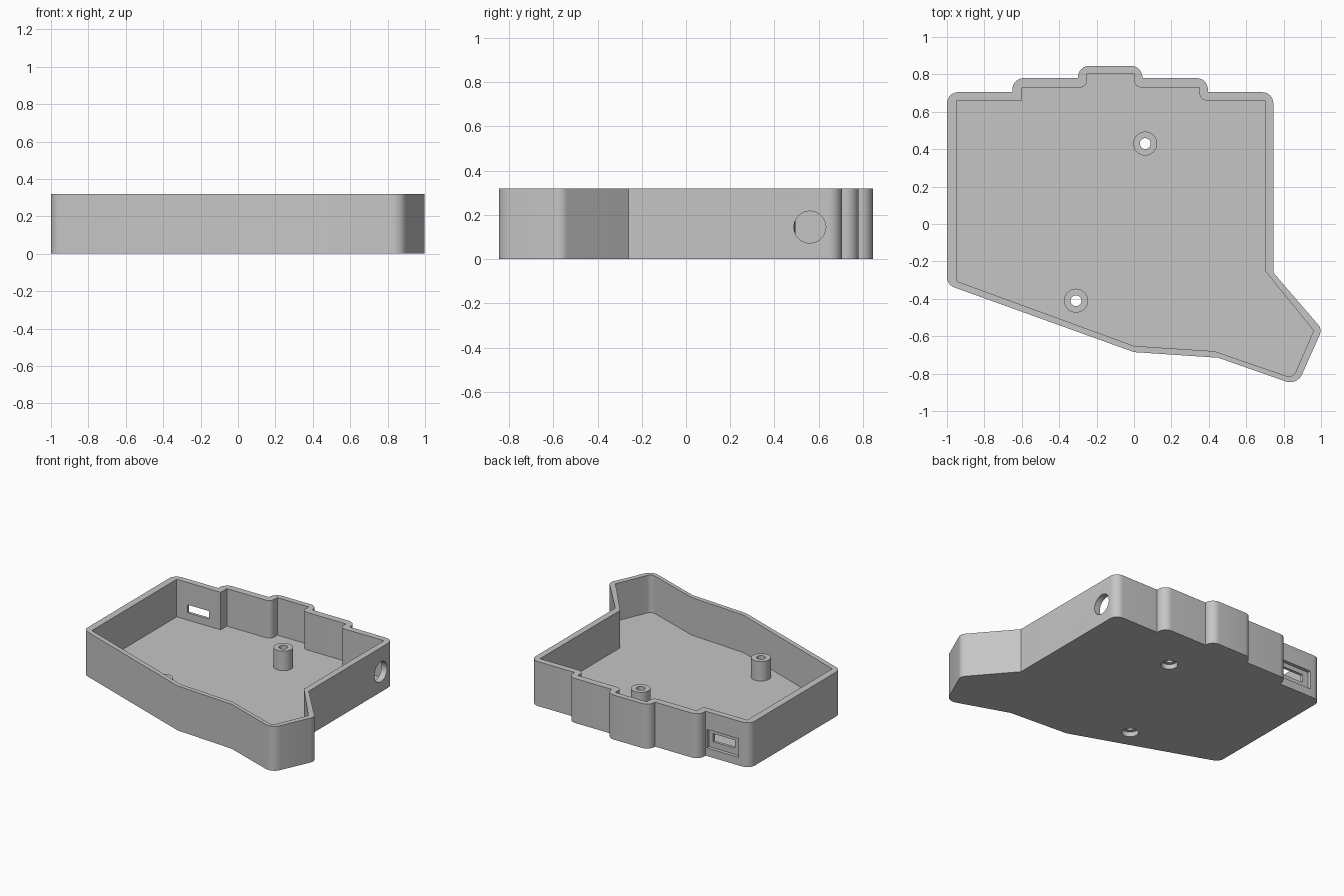
import bpy, bmesh, math
from mathutils import Vector, Matrix

if "Cube" in bpy.data.objects:
    bpy.data.objects.remove(bpy.data.objects["Cube"])

HEIGHT, FLOOR, POST_TOP = 0.32, 0.05, 0.19

grey = bpy.data.materials.new("plain grey")
grey.use_nodes = True
grey.diffuse_color = (0.56, 0.56, 0.56, 1)
grey.node_tree.nodes["Principled BSDF"].inputs["Base Color"].default_value = grey.diffuse_color


def add_object(name, bm):
    bmesh.ops.recalc_face_normals(bm, faces=bm.faces)
    mesh = bpy.data.meshes.new(name)
    bm.to_mesh(mesh)
    bm.free()
    mesh.materials.append(grey)
    obj = bpy.data.objects.new(name, mesh)
    bpy.context.collection.objects.link(obj)
    return obj


def rounded(corners, steps=8):
    """Fillet each (x, y, radius) corner of an outline."""
    points = []
    for i, (x, y, r) in enumerate(corners):
        p = Vector((x, y))
        if r == 0:
            points.append(p)
            continue
        a = (Vector(corners[i - 1][:2]) - p).normalized()
        b = (Vector(corners[(i + 1) % len(corners)][:2]) - p).normalized()
        half = a.angle(b) / 2
        centre = p + (a + b).normalized() * r / math.sin(half)
        start = p + a * r / math.tan(half) - centre
        end = p + b * r / math.tan(half) - centre
        sweep = start.angle_signed(end)
        for k in range(steps + 1):
            points.append(centre + Matrix.Rotation(-sweep * k / steps, 2) @ start)
    return points


def prism(name, points, z0, z1):
    bm = bmesh.new()
    face = bm.faces.new([bm.verts.new((p.x, p.y, z0)) for p in points])
    top = bmesh.ops.extrude_face_region(bm, geom=[face])["geom"]
    bmesh.ops.translate(bm, vec=(0, 0, z1 - z0),
                        verts=[v for v in top if isinstance(v, bmesh.types.BMVert)])
    return add_object(name, bm)


def cylinder(name, x, y, radius, z0, z1):
    bm = bmesh.new()
    bmesh.ops.create_cone(bm, cap_ends=True, segments=48, radius1=radius, radius2=radius,
                          depth=z1 - z0, matrix=Matrix.Translation((x, y, (z0 + z1) / 2)))
    return add_object(name, bm)


def box(name, low, high):
    bm = bmesh.new()
    bmesh.ops.create_cube(bm, size=1)
    for v in bm.verts:
        v.co = [lo + (c + 0.5) * (hi - lo) for c, lo, hi in zip(v.co, low, high)]
    return add_object(name, bm)


def combine(target, tool, operation):
    mod = target.modifiers.new("combine", 'BOOLEAN')
    mod.operation, mod.solver, mod.object = operation, 'EXACT', tool
    bpy.context.view_layer.objects.active = target
    bpy.ops.object.modifier_apply(modifier=mod.name)
    bpy.data.objects.remove(tool)


# Outer wall and cavity outlines, clockwise from the back right corner
R = 0.06
outer = [(-1, 0.705, R), (-0.65, 0.705, 0), (-0.65, 0.78, R), (-0.30, 0.78, 0),
         (-0.30, 0.845, R), (0.045, 0.845, R), (0.045, 0.78, 0), (0.395, 0.78, R),
         (0.395, 0.705, 0), (0.745, 0.705, R), (0.745, -0.26, 0), (1.006, -0.563, 0.05),
         (0.872, -0.863, 0.07), (0.45, -0.715, 0), (0, -0.685, 0), (-1, -0.325, R)]
S = 0.04
inner = [(-0.95, 0.66, 0), (-0.60, 0.66, 0), (-0.60, 0.73, 0), (-0.25, 0.73, S),
         (-0.25, 0.805, 0), (0, 0.805, 0), (0, 0.73, S), (0.35, 0.73, 0),
         (0.35, 0.66, S), (0.70, 0.66, 0), (0.70, -0.25, 0), (0.96, -0.57, 0),
         (0.85, -0.825, 0.04), (0.43, -0.68, 0), (0, -0.652, 0), (-0.95, -0.305, 0)]

tray = prism("enclosure_tray", rounded(outer), 0, HEIGHT)
combine(tray, prism("cavity", rounded(inner), FLOOR, HEIGHT + 0.1), 'DIFFERENCE')

# Screw posts, drilled through and counterbored from below
for x, y in ((0.06, 0.43), (-0.31, -0.41)):
    combine(tray, cylinder("screw_post", x, y, 0.064, FLOOR - 0.02, POST_TOP), 'UNION')
    combine(tray, cylinder("screw_hole", x, y, 0.029, -0.1, HEIGHT), 'DIFFERENCE')
    combine(tray, cylinder("counterbore", x, y, 0.055, -0.1, 0.035), 'DIFFERENCE')

# Connector slot with an outer recess in the back wall
combine(tray, box("slot_recess", (-0.91, 0.68, 0.058), (-0.66, 0.75, 0.192)), 'DIFFERENCE')
combine(tray, box("slot", (-0.865, 0.60, 0.102), (-0.692, 0.75, 0.16)), 'DIFFERENCE')

# Round cable hole in the left side wall
cable_hole = cylinder("cable_hole", 0, 0, 0.072, -0.1, 0.1)
cable_hole.data.transform(Matrix.Translation((0.74, 0.56, 0.145)) @ Matrix.Rotation(math.pi / 2, 4, 'Y'))
combine(tray, cable_hole, 'DIFFERENCE')

# Smooth the rounded corners, keep the edges sharp
bpy.ops.object.select_all(action='DESELECT')
tray.select_set(True)
bpy.context.view_layer.objects.active = tray
bpy.ops.object.shade_smooth_by_angle(angle=math.radians(30))
